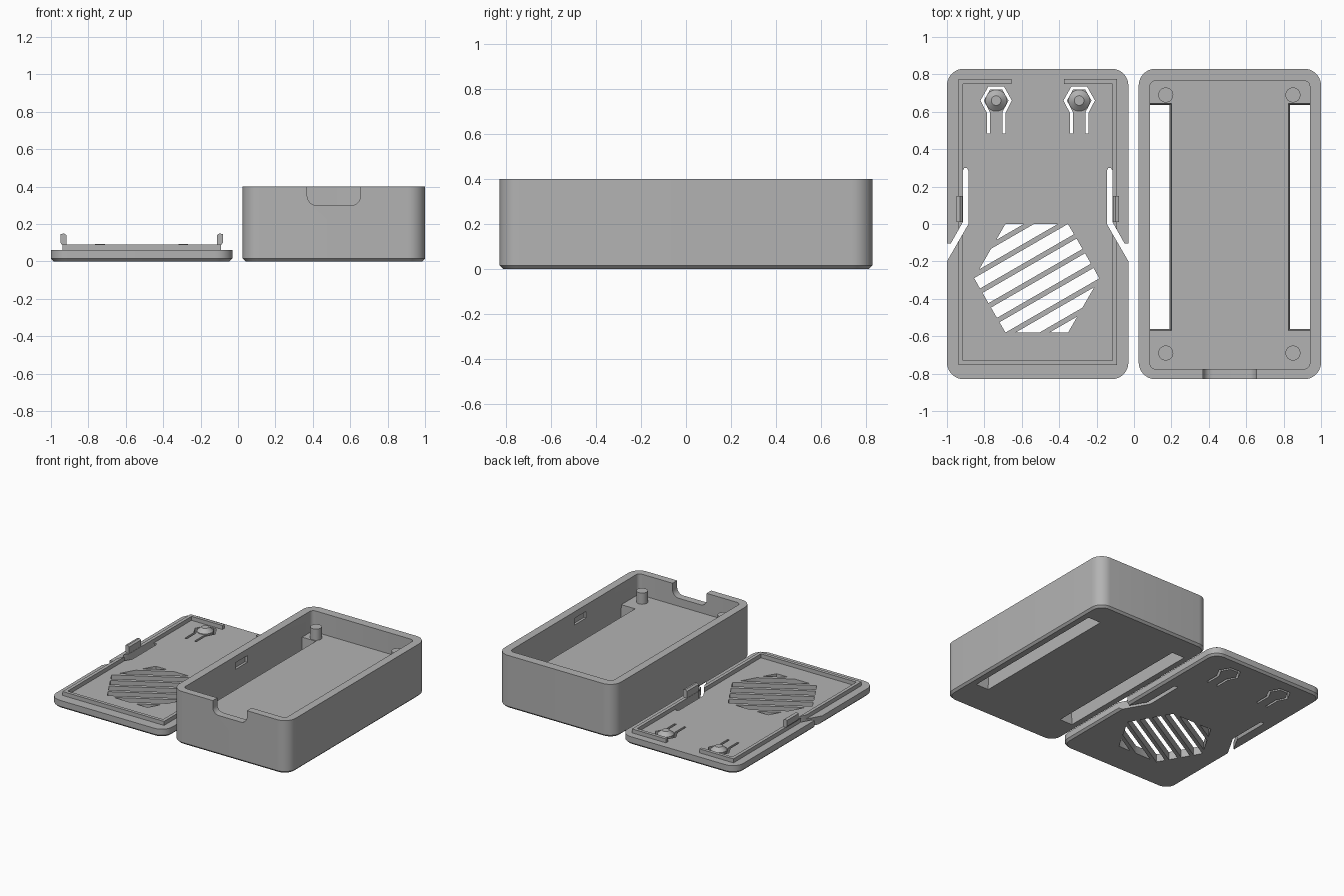
import bpy, bmesh, math
from mathutils import Vector

if "Cube" in bpy.data.objects:
    bpy.data.objects.remove(bpy.data.objects["Cube"])

grey = bpy.data.materials.new("light_grey_plastic")
grey.use_nodes = True
grey.diffuse_color = (0.45, 0.45, 0.45, 1)
grey.node_tree.nodes["Principled BSDF"].inputs["Base Color"].default_value = grey.diffuse_color


def loft(name, rings):
    """Closed solid through rings, each a (2D loop, z) pair."""
    bm = bmesh.new()
    rows = [[bm.verts.new((x, y, z)) for x, y in loop] for loop, z in rings]
    n = len(rows[0])
    for a, b in zip(rows, rows[1:]):
        for i in range(n):
            j = (i + 1) % n
            bm.faces.new((a[i], a[j], b[j], b[i]))
    bm.faces.new(rows[0])
    bm.faces.new(rows[-1])
    bmesh.ops.recalc_face_normals(bm, faces=bm.faces)
    mesh = bpy.data.meshes.new(name)
    bm.to_mesh(mesh)
    bm.free()
    mesh.materials.append(grey)
    ob = bpy.data.objects.new(name, mesh)
    bpy.context.collection.objects.link(ob)
    return ob


def prism(name, loop, z0, z1):
    return loft(name, [(loop, z0), (loop, z1)])


def rounded(x0, x1, y0, y1, r, steps=10):
    loop = []
    corners = [(x1 - r, y1 - r), (x0 + r, y1 - r), (x0 + r, y0 + r), (x1 - r, y0 + r)]
    for k, (cx, cy) in enumerate(corners):
        for i in range(steps + 1):
            a = math.pi / 2 * (k + i / steps)
            loop.append((cx + r * math.cos(a), cy + r * math.sin(a)))
    return loop


def rect(x0, x1, y0, y1):
    return [(x0, y0), (x1, y0), (x1, y1), (x0, y1)]


def circle(cx, cy, r, n=32):
    return [(cx + r * math.cos(2 * math.pi * i / n), cy + r * math.sin(2 * math.pi * i / n)) for i in range(n)]


def stroke(path, width):
    """Outline of an open path with mitred corners."""
    pts = [Vector(p) for p in path]
    left, right = [], []
    for i, p in enumerate(pts):
        dirs = [(b - a).normalized() for a, b in zip(pts[max(i - 1, 0):i + 1], pts[max(i - 1, 0) + 1:i + 2])]
        if i and i < len(pts) - 1:
            dirs = [(p - pts[i - 1]).normalized(), (pts[i + 1] - p).normalized()]
        norms = [Vector((-d.y, d.x)) for d in dirs]
        m = (norms[0] + norms[-1]).normalized()
        off = m * (width / 2 / m.dot(norms[0]))
        left.append(tuple(p + off))
        right.append(tuple(p - off))
    return left + right[::-1]


def combine(target, tool, op="DIFFERENCE"):
    mod = target.modifiers.new("combine", "BOOLEAN")
    mod.operation, mod.solver, mod.object = op, "EXACT", tool
    bpy.context.view_layer.objects.active = target
    bpy.ops.object.modifier_apply(modifier=mod.name)
    bpy.data.objects.remove(tool)


def swing_up(ob, y):
    """Turn a profile drawn in x-z (extruded along y) upright."""
    for v in ob.data.vertices:
        v.co = (v.co.x, v.co.z + y, v.co.y)
    ob.data.flip_normals()


def chamfered_body(name, x0, x1, top):
    c, h = 0.015, 0.83
    outer = rounded(x0, x1, -h, h, 0.09)
    return loft(name, [(rounded(x0 + c, x1 - c, c - h, h - c, 0.075), 0), (outer, c), (outer, top)])


# Case tray: cavity, floor slots, cable notch and latch recesses
FLOOR = 0.24
BX = 0.5125
tray = chamfered_body("case_tray", 0.025, 1.0, 0.40)
combine(tray, prism("cavity", rounded(0.085, 0.94, -0.775, 0.765, 0.03, 5), FLOOR, 0.5))
for s in (-1, 1):
    def slot(inner, y0, y1):
        a, b = BX + s * 0.4275, BX + s * inner
        return rect(min(a, b), max(a, b), y0, y1)
    combine(tray, loft("slot", [(slot(0.322, -0.56, 0.635), -0.01), (slot(0.312, -0.57, 0.645), FLOOR + 0.01)]))
    wall = BX + s * 0.4275
    combine(tray, prism("recess", rect(wall - 0.018, wall + 0.018, -0.15, -0.01), 0.30, 0.35))
notch = prism("notch", [p for p in rounded(0.37, 0.655, 0.30, 0.60, 0.05)], 0, 0.12)
swing_up(notch, -0.87)
combine(tray, notch)

# Board posts
for x in (0.17, 0.85):
    for y in (-0.69, 0.69):
        combine(tray, prism("post", circle(x, y, 0.04), FLOOR - 0.03, 0.325), "UNION")

# Lid plate with raised locating rim
LX = -0.515
lid = chamfered_body("lid", -1.0, -0.03, 0.06)
rim = [(-0.14, 0.762), (-0.412, 0.762), (-0.412, -0.742), (0.412, -0.742), (0.412, 0.762), (0.14, 0.762)]
combine(lid, prism("rim", stroke([(LX + x, y) for x, y in rim], 0.025), 0.04, 0.09), "UNION")

for s in (-1, 1):
    # Side latch: spring cut and hooked catch
    cut = [(0.37, 0.285), (0.378, 0.3), (0.392, 0.3), (0.4, 0.285), (0.4, 0.01),
           (0.465, -0.105), (0.52, -0.105), (0.52, -0.26), (0.37, 0.0)]
    combine(lid, prism("latch_cut", [(LX + s * x, y) for x, y in cut], -0.1, 0.2))
    hook = [(0.402, 0.04), (0.402, 0.14), (0.415, 0.15), (0.435, 0.145), (0.435, 0.1), (0.422, 0.085), (0.422, 0.04)]
    catch = prism("catch", [(LX + s * x, z) for x, z in hook], 0, 0.14)
    swing_up(catch, 0.01)
    combine(lid, catch, "UNION")

    # Flexing push button: outline cut and raised nub
    cx, cy = LX + s * 0.222, 0.66
    half = [(-0.041, -0.175), (-0.041, -0.065), (-0.075, 0.0), (-0.037, 0.067)]
    path = half + [(-x, y) for x, y in half[::-1]]
    combine(lid, prism("button_cut", stroke([(cx + x, cy + y) for x, y in path], 0.016), -0.1, 0.2))
    nub = loft("nub", [(circle(cx, cy, 0.057), 0.04), (circle(cx, cy, 0.057), 0.065),
                       (circle(cx, cy, 0.026), 0.092)])
    combine(lid, nub, "UNION")

# Hexagonal vent cut as slanted slots
R, PITCH, BAR = 0.335, 0.0907, 0.0135
ca, sa = math.cos(math.pi / 6), math.sin(math.pi / 6)


def half_width(t):
    return min(R * ca, (R - abs(t)) * math.sqrt(3))


for k in range(-4, 4):
    t0 = max(k * PITCH + BAR, 0.001 - R)
    t1 = min((k + 1) * PITCH - BAR, R - 0.001)
    w0, w1 = half_width(t0), half_width(t1)
    quad = [(-w0, t0), (w0, t0), (w1, t1), (-w1, t1)]
    loop = [(-0.52 + u * ca - t * sa, -0.29 + u * sa + t * ca) for u, t in quad]
    combine(lid, prism("vent_slot", loop, -0.1, 0.2))

# Smooth the rounded corners, keep edges crisp
for ob in (tray, lid):
    bpy.ops.object.select_all(action="DESELECT")
    ob.select_set(True)
    bpy.context.view_layer.objects.active = ob
    bpy.ops.object.shade_smooth_by_angle(angle=math.radians(30))
